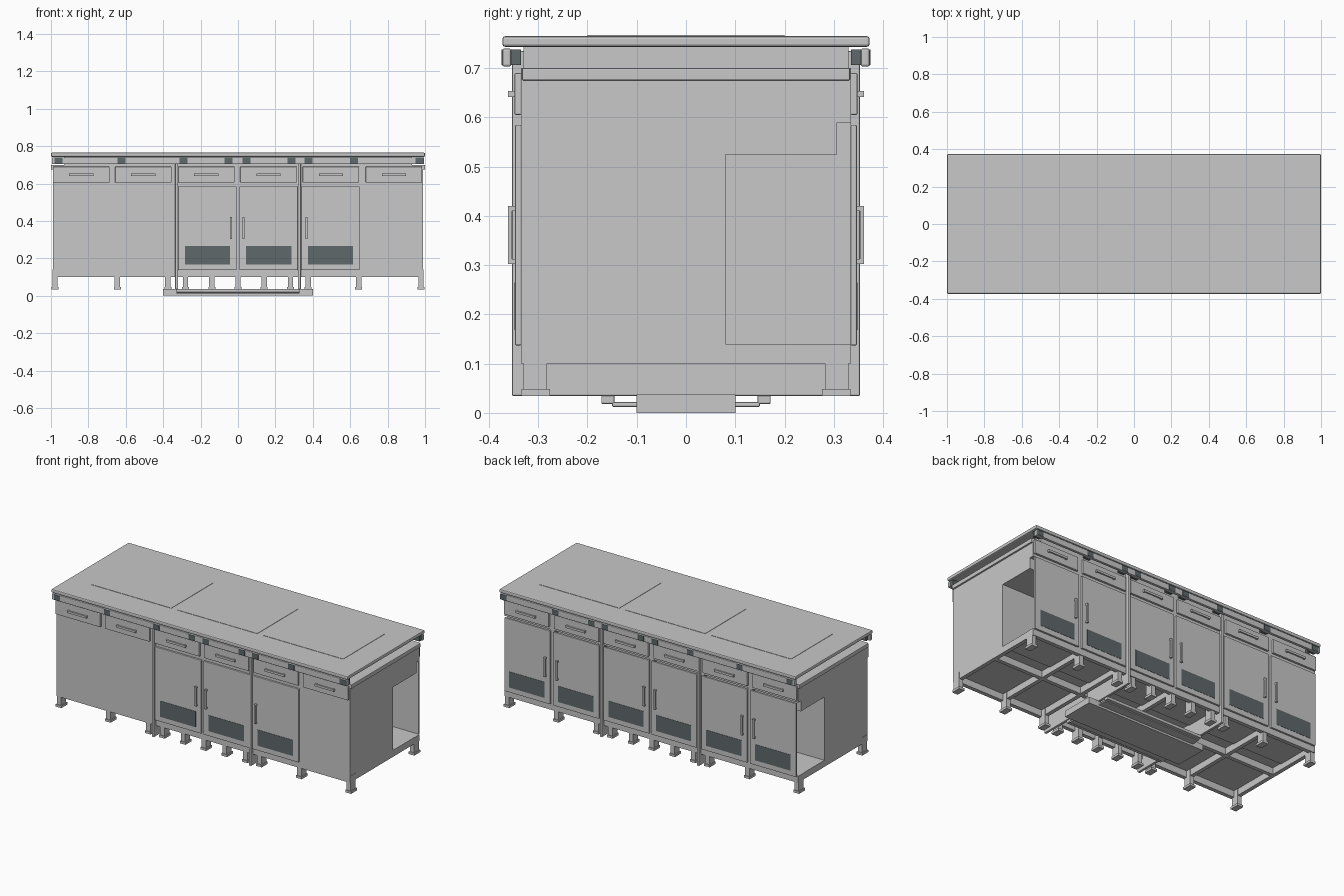
import bpy, bmesh


def material(name, rgb):
    m = bpy.data.materials.new(name)
    m.diffuse_color = (*rgb, 1.0)
    return m


GREY = material("light_grey", (0.58, 0.58, 0.58))
SLATE = material("dark_slate", (0.115, 0.14, 0.147))


def boxes(name, spans, mat=GREY, bevel=0.0):
    """One object holding several boxes, each (x0, x1, y0, y1, z0, z1)."""
    bm = bmesh.new()
    for x0, x1, y0, y1, z0, z1 in spans:
        vs = bmesh.ops.create_cube(bm, size=1.0)["verts"]
        for v in vs:
            v.co.x = x0 if v.co.x < 0 else x1
            v.co.y = y0 if v.co.y < 0 else y1
            v.co.z = z0 if v.co.z < 0 else z1
    mesh = bpy.data.meshes.new(name)
    bm.to_mesh(mesh)
    bm.free()
    mesh.materials.append(mat)
    ob = bpy.data.objects.new(name, mesh)
    bpy.context.collection.objects.link(ob)
    if bevel:
        mod = ob.modifiers.new("rounded_edges", "BEVEL")
        mod.width = bevel
        mod.segments = 2
    return ob


def side_span(s, a, b):
    """Depth range a..b measured outwards on side s (-1 front, 1 back)."""
    return (a, b) if s > 0 else (-b, -a)


# Worktop with three thin inlaid boards
boxes("worktop", [(-1, 1, -0.373, 0.373, 0.743, 0.765)], bevel=0.006)
boxes("inlaid_boards", [(c - 0.27, c + 0.27, -0.2, 0.2, 0.764, 0.767)
                        for c in (-0.58, 0, 0.58)])
boxes("worktop_support", [(-0.93, 0.93, -0.33, 0.33, 0.70, 0.744)])

# Carcass: solid front half, open cupboard bays along the back
boxes("front_carcass", [(-0.99, 0.99, -0.335, 0.08, 0.14, 0.70)])
boxes("back_carcass_top", [(-0.99, 0.99, 0.08, 0.307, 0.525, 0.70),
                           (-0.99, 0.99, 0.307, 0.335, 0.59, 0.70)])
boxes("cupboard_floor", [(-0.99, 0.99, 0.08, 0.335, 0.134, 0.14)])
boxes("cupboard_partitions", [(x - 0.015, x + 0.015, 0.08, 0.335, 0.14, 0.59)
                              for x in (-0.667, -0.34, 0, 0.34, 0.667)])

# Lower frame rails
boxes("long_base_rails", [(-0.99, 0.99, y - 0.012, y + 0.012, 0.10, 0.14)
                          for y in (-0.323, 0, 0.323)])
boxes("cross_base_rails", [(x - 0.012, x + 0.012, -0.33, 0.33, 0.10, 0.14)
                           for x in (-0.978, -0.645, -0.375, 0, 0.375, 0.645, 0.978)])

# Full-depth divider panels either side of the middle unit
boxes("divider_panels", [(x - 0.008, x + 0.008, -0.353, 0.353, 0.034, 0.735)
                         for x in (-0.328, 0.328)], bevel=0.003)

# End rails below the worktop
boxes("end_rails", [(0.985, 1.0, -0.333, 0.333, 0.675, 0.70),
                    (-1.0, -0.985, -0.333, 0.333, 0.675, 0.70)], bevel=0.003)

# Feet: short post on a wider pad
feet = []
for s in (-1, 1):
    for x in (-0.978, -0.645, -0.375, -0.28, -0.14, 0, 0.14, 0.28, 0.375, 0.645, 0.978):
        feet.append((x - 0.014, x + 0.014, *side_span(s, 0.282, 0.33), 0.045, 0.14))
        feet.append((x - 0.019, x + 0.019, *side_span(s, 0.276, 0.334), 0.034, 0.048))
boxes("feet", feet)

# Floor tray and service duct under the middle
tray = [(-0.33, 0.33, -0.15, 0.15, 0.012, 0.022)]
for s in (-1, 1):
    tray.append((-0.33, 0.33, *side_span(s, 0.145, 0.172), 0.018, 0.036))
boxes("floor_tray", tray, bevel=0.003)
boxes("service_duct", [(-0.40, 0.40, -0.1, 0.1, 0.0, 0.037)])

CENTRES = (-0.838, -0.506, -0.169, 0.163, 0.497, 0.834)
CLIPS = (-0.96, -0.623, -0.291, -0.05, 0.045, 0.286, 0.377, 0.62, 0.97)
# Doors as (left, right, handle x)
BACK_DOORS = [(-0.985, -0.675, -0.705), (-0.655, -0.345, -0.625),
              (-0.315, -0.007, -0.037), (0.007, 0.315, 0.037),
              (0.345, 0.655, 0.625), (0.675, 0.985, 0.705)]
FRONT_DOORS = [(-0.32, -0.007, -0.037), (0.007, 0.32, 0.03), (0.338, 0.65, 0.366)]

for s, side, doors in ((-1, "front", FRONT_DOORS), (1, "back", BACK_DOORS)):
    # Edge rail with dark clips
    boxes(side + "_edge_rail", [(-0.995, 0.995, *side_span(s, 0.355, 0.373), 0.703, 0.74)],
          bevel=0.004)
    boxes(side + "_rail_clips", [(x - 0.021, x + 0.021, *side_span(s, 0.335, 0.3745),
                                  0.706, 0.738) for x in CLIPS], SLATE)
    # Drawers and pulls
    boxes(side + "_drawers", [(x - 0.151, x + 0.151, *side_span(s, 0.334, 0.348),
                               0.605, 0.69) for x in CENTRES], bevel=0.003)
    pulls = []
    for x in CENTRES:
        pulls.append((x - 0.065, x + 0.065, *side_span(s, 0.353, 0.361), 0.641, 0.654))
        for e in (-0.06, 0.06):
            pulls.append((x + e - 0.005, x + e + 0.005, *side_span(s, 0.345, 0.355),
                          0.641, 0.654))
    boxes(side + "_drawer_pulls", pulls)
    # Doors, vents and upright handles
    boxes(side + "_doors", [(a, b, *side_span(s, 0.334, 0.347), 0.137, 0.585)
                            for a, b, h in doors], bevel=0.003)
    boxes(side + "_door_vents", [(a + 0.037, b - 0.035, *side_span(s, 0.345, 0.3485),
                                  0.168, 0.265) for a, b, h in doors], SLATE)
    grips = []
    for a, b, h in doors:
        grips.append((h - 0.006, h + 0.006, *side_span(s, 0.353, 0.361), 0.302, 0.42))
        for z in (0.302, 0.41):
            grips.append((h - 0.006, h + 0.006, *side_span(s, 0.345, 0.355), z, z + 0.01))
    boxes(side + "_door_handles", grips)
